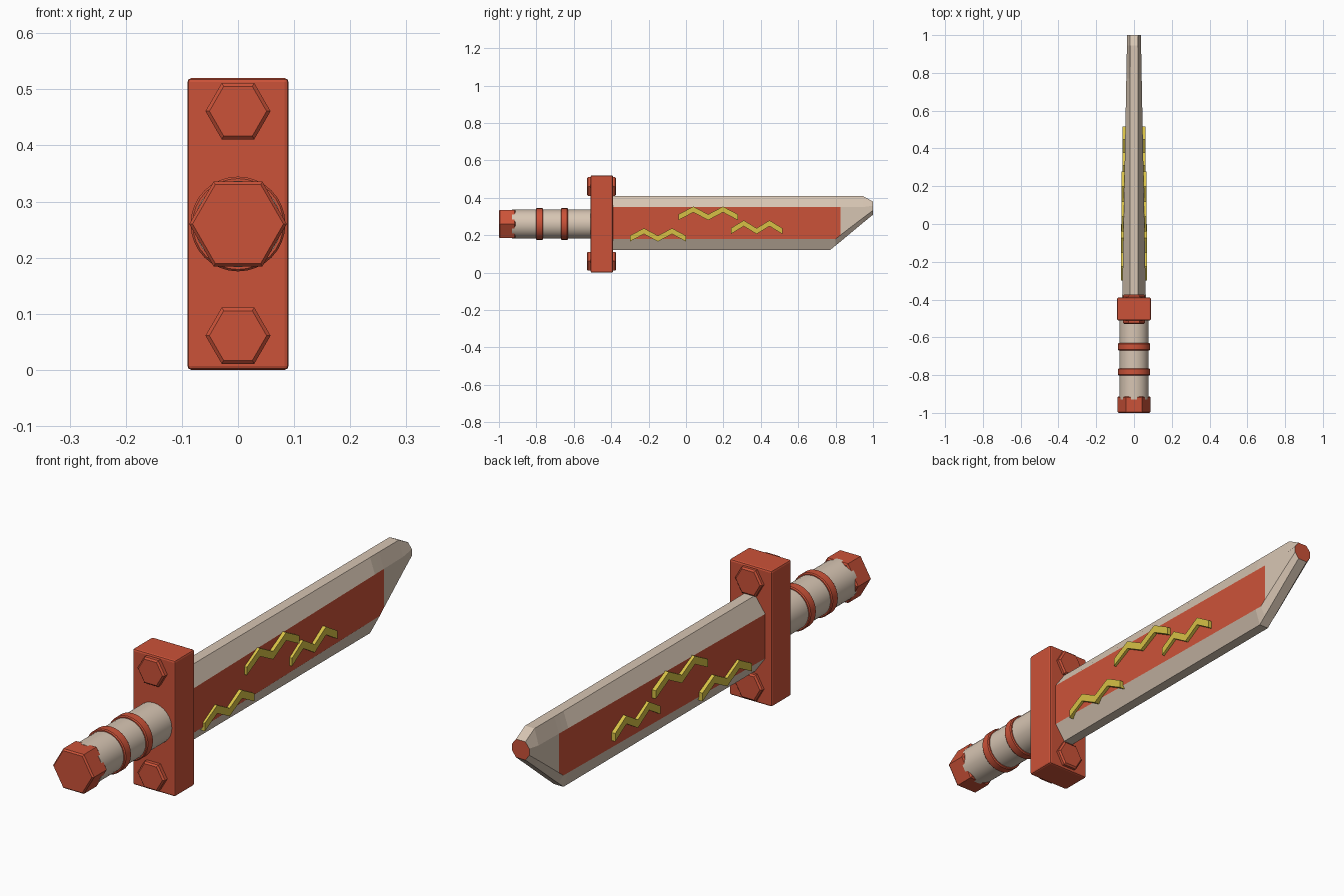
import bpy, bmesh, math
from mathutils import Vector

if "Cube" in bpy.data.objects:
    bpy.data.objects.remove(bpy.data.objects["Cube"])

def mat(name, rgb):
    m = bpy.data.materials.new(name)
    m.diffuse_color = (*rgb, 1)
    m.use_nodes = True
    m.node_tree.nodes["Principled BSDF"].inputs["Base Color"].default_value = m.diffuse_color
    return m

RED = mat("brick red", (0.60, 0.085, 0.04))
TAN = mat("pale stone", (0.68, 0.56, 0.45))
GOLD = mat("yellow", (0.68, 0.53, 0.06))
ZC = 0.26  # height of the sword axis


def loft(name, rings, mats):
    """Closed solid skinned through rings of matching points."""
    bm = bmesh.new()
    vs = [[bm.verts.new(p) for p in r] for r in rings]
    n = len(rings[0])
    for a, b in zip(vs, vs[1:]):
        for i in range(n):
            j = (i + 1) % n
            bm.faces.new((a[i], a[j], b[j], b[i]))
    bm.faces.new(vs[0])
    bm.faces.new(vs[-1])
    bmesh.ops.recalc_face_normals(bm, faces=bm.faces)
    me = bpy.data.meshes.new(name)
    bm.to_mesh(me)
    bm.free()
    for m in mats:
        me.materials.append(m)
    ob = bpy.data.objects.new(name, me)
    bpy.context.collection.objects.link(ob)
    return ob


def rod(name, profile, sides, z, m, smooth=False):
    """Turned part along y; profile is (y, radius) pairs."""
    rings = [[(r * math.cos(2 * math.pi * i / sides), y,
               z + r * math.sin(2 * math.pi * i / sides)) for i in range(sides)]
             for y, r in profile]
    ob = loft(name, rings, [m])
    if smooth:
        bpy.ops.object.select_all(action='DESELECT')
        ob.select_set(True)
        bpy.context.view_layer.objects.active = ob
        bpy.ops.object.shade_smooth_by_angle(angle=math.radians(35))
    return ob


# Grip, rings and hexagonal pommel
rod("grip", [(-0.93, 0.077), (-0.45, 0.077)], 32, ZC, TAN, True)
for i, y in enumerate((-0.783, -0.65)):
    rod(f"grip_ring_{i + 1}", [(y - 0.019, 0.081), (y - 0.015, 0.0845),
                               (y + 0.015, 0.0845), (y + 0.019, 0.081)], 32, ZC, RED, True)
rod("pommel", [(-1.0, 0.081), (-0.994, 0.087), (-0.918, 0.087), (-0.912, 0.081)], 6, ZC, RED)

# Crossguard block with softened edges
corners = [(-0.09, 0), (0.09, 0), (0.09, 0.52), (-0.09, 0.52)]
guard = loft("crossguard", [[(x, y, z) for x, z in corners] for y in (-0.51, -0.39)], [RED])
bev = guard.modifiers.new("edge", 'BEVEL')
bev.width, bev.segments = 0.007, 2

# Hexagonal bolts through the guard
for n, z in (("lower", 0.061), ("upper", 0.461)):
    rod(f"{n}_bolt", [(-0.53, 0.051), (-0.524, 0.058), (-0.38, 0.058), (-0.374, 0.051)], 6, z, RED)

# Blade: octagonal sections (y, bottom edge, lower ridge, upper ridge, top edge)
stations = [(-0.40, 0.12, 0.18, 0.35, 0.41), (0.77, 0.12, 0.18, 0.35, 0.41),
            (0.80, 0.145, 0.18, 0.35, 0.41), (0.825, 0.165, 0.20, 0.35, 0.41),
            (0.945, 0.265, 0.292, 0.35, 0.41), (1.0, 0.31, 0.333, 0.358, 0.38)]
rings = []
for y, zb, lo, hi, zt in stations:
    w = 0.0625 - 0.026 * (y + 0.39) / 1.39
    e = 0.02
    half = [(e, zb), (w, lo), (w, hi), (e, zt)]
    rings.append([(x, y, z) for x, z in half] + [(-x, y, z) for x, z in reversed(half)])
blade = loft("blade", rings, [TAN, RED])
for p in blade.data.polygons:
    side_panel = abs(p.normal.x) > 0.98 and p.center.y < 0.825
    tip_cap = p.normal.y > 0.95
    p.material_index = 1 if side_panel or tip_cap else 0

# Raised lightning zigzags, mirrored on both blade faces
bolts = [("rear", -0.30, 0.00, 0.182, 0.222, 0.070),
         ("middle", -0.04, 0.277, 0.296, 0.338, 0.066),
         ("fore", 0.24, 0.515, 0.222, 0.264, 0.061)]
T = 0.0155  # half height of the strip
for n, y0, y1, lo, hi, out in bolts:
    path = [(y0 + (y1 - y0) * i / 4, hi if i % 2 else lo) for i in range(5)]
    for side, s in (("right", 1), ("left", -1)):
        loft(f"{n}_zigzag_{side}",
             [[(s * x, y, z + dz) for x, dz in ((out - 0.022, -T), (out, -T),
                                                (out, T), (out - 0.022, T))]
              for y, z in path], [GOLD])
